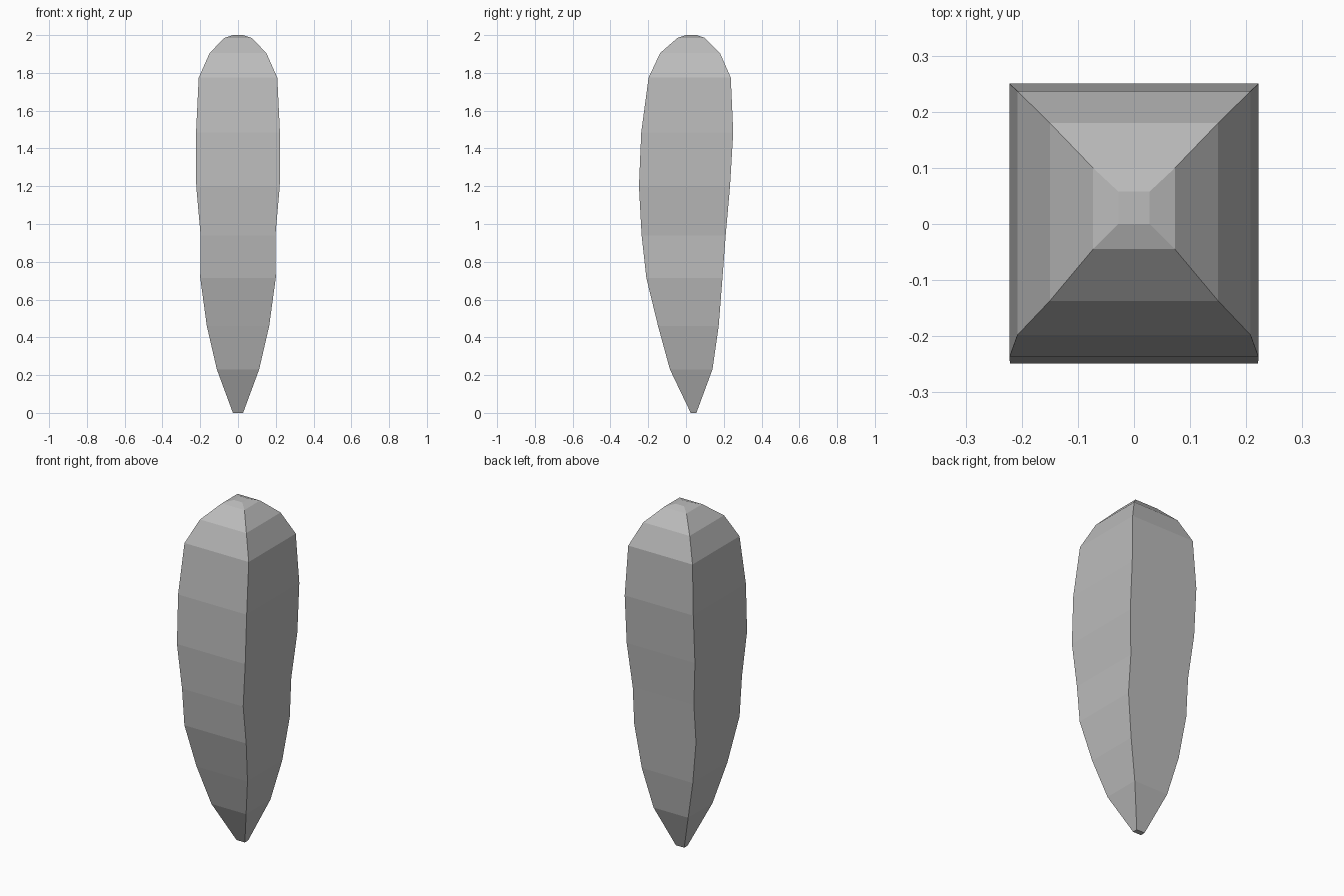
import bpy, bmesh

if "Cube" in bpy.data.objects:
    bpy.data.objects.remove(bpy.data.objects["Cube"])

# Rectangular cross-sections: height, half width in x, front y, back y
SECTIONS = [
    (0.00, 0.027, 0.025, 0.055),
    (0.23, 0.112, -0.085, 0.140),
    (0.46, 0.165, -0.148, 0.173),
    (0.715, 0.200, -0.210, 0.193),
    (0.94, 0.198, -0.235, 0.210),
    (1.20, 0.221, -0.249, 0.233),
    (1.485, 0.222, -0.237, 0.250),
    (1.775, 0.208, -0.198, 0.237),
    (1.905, 0.150, -0.137, 0.180),
    (1.985, 0.073, -0.045, 0.100),
    (2.00, 0.028, 0.000, 0.058),
]

# Single stone-grey material
grey = bpy.data.materials.new("stone grey")
grey.diffuse_color = (0.5, 0.5, 0.5, 1)
grey.use_nodes = True
grey.node_tree.nodes["Principled BSDF"].inputs["Base Color"].default_value = grey.diffuse_color

# Square-sided shard lofted through the sections, capped at both ends
bm = bmesh.new()
rings = [[bm.verts.new(p) for p in ((-w, f, z), (w, f, z), (w, b, z), (-w, b, z))]
         for z, w, f, b in SECTIONS]
for low, high in zip(rings, rings[1:]):
    for i in range(4):
        j = (i + 1) % 4
        bm.faces.new((low[i], low[j], high[j], high[i]))
bm.faces.new(rings[0][::-1])
bm.faces.new(rings[-1])
bmesh.ops.recalc_face_normals(bm, faces=bm.faces)

mesh = bpy.data.meshes.new("shard")
bm.to_mesh(mesh)
bm.free()
mesh.materials.append(grey)
shard = bpy.data.objects.new("shard", mesh)
bpy.context.collection.objects.link(shard)
